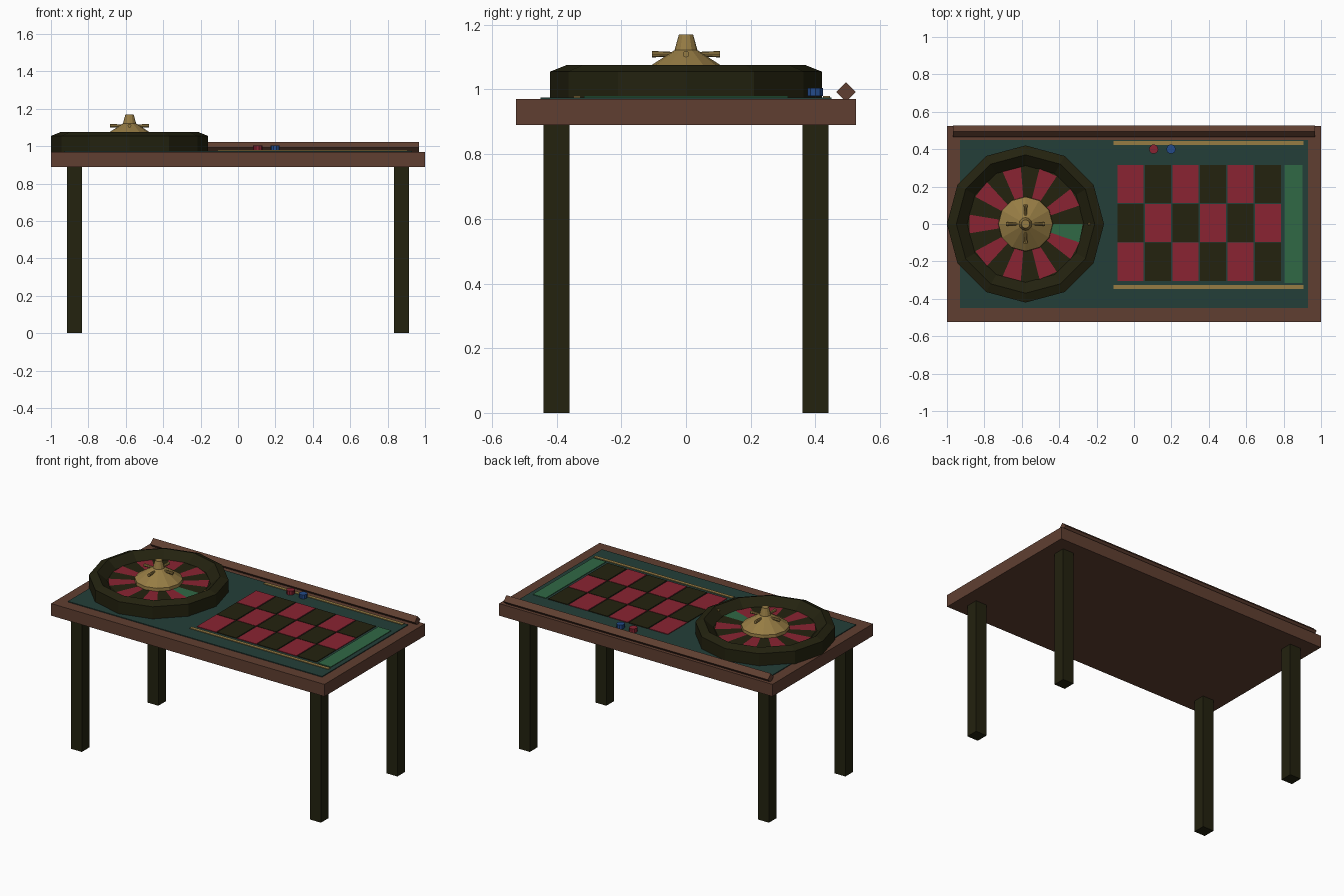
import bpy, bmesh
from math import cos, sin, pi, radians
from mathutils import Matrix, Vector

if "Cube" in bpy.data.objects:
    bpy.data.objects.remove(bpy.data.objects["Cube"], do_unlink=True)


def material(name, rgb):
    col = [((c / 255 + 0.055) / 1.055) ** 2.4 for c in rgb] + [1]
    m = bpy.data.materials.new(name)
    m.use_nodes = True
    m.diffuse_color = col
    m.node_tree.nodes["Principled BSDF"].inputs["Base Color"].default_value = col
    return m


wood = material("brown wood", (96, 63, 49))
black = material("dark olive black", (35, 34, 15))
felt = material("dark teal felt", (36, 62, 56))
red = material("crimson", (138, 36, 50))
green = material("green", (48, 104, 69))
gold = material("brass", (150, 124, 68))
blue = material("blue", (36, 75, 138))


def finish(name, bm, *mats):
    bmesh.ops.recalc_face_normals(bm, faces=bm.faces)
    me = bpy.data.meshes.new(name)
    bm.to_mesh(me)
    bm.free()
    for m in mats:
        me.materials.append(m)
    ob = bpy.data.objects.new(name, me)
    bpy.context.collection.objects.link(ob)
    return ob


def box(name, x, y, z, mat):
    """Box from (min, max) ranges on each axis."""
    bm = bmesh.new()
    size = [b - a for a, b in (x, y, z)]
    mid = [(a + b) / 2 for a, b in (x, y, z)]
    bmesh.ops.create_cube(bm, size=1, matrix=Matrix.Translation(mid) @ Matrix.Diagonal((*size, 1)))
    return finish(name, bm, mat)


def lathe(name, profile, sides, mat, centre):
    """Spin a closed (radius, z) profile about a vertical axis."""
    bm = bmesh.new()
    rings = [[bm.verts.new((centre[0] + r * cos(2 * pi * i / sides),
                            centre[1] + r * sin(2 * pi * i / sides), z))
              for i in range(sides)] for r, z in profile]
    for a, b in zip(rings, rings[1:]):
        for i in range(sides):
            j = (i + 1) % sides
            bm.faces.new((a[i], a[j], b[j], b[i]))
    bm.faces.new(rings[0])
    bm.faces.new(rings[-1])
    return finish(name, bm, mat)


# Table
box("table_top", (-1, 1), (-0.525, 0.525), (0.89, 0.97), wood)
for sx, side in ((-1, "right"), (1, "left")):
    for sy, end in ((-1, "front"), (1, "back")):
        xs = sorted((sx * 0.835, sx * 0.915))
        ys = sorted((sy * 0.36, sy * 0.44))
        box(f"{end}_{side}_leg", xs, ys, (0, 0.89), black)
box("felt", (-0.93, 0.93), (-0.45, 0.45), (0.97, 0.975), felt)

# Square rail turned on its edge
bm = bmesh.new()
bmesh.ops.create_cube(bm, size=1, matrix=Matrix.Translation((0, 0.495, 0.992))
                      @ Matrix.Rotation(radians(45), 4, "X") @ Matrix.Diagonal((1.935, 0.043, 0.043, 1)))
finish("back_rail", bm, wood)

# Betting layout
for col in range(6):
    for row in range(3):
        x, y = -0.088 + 0.147 * col, 0.112 - 0.208 * row
        box(f"bet_square_{col}_{row}", (x, x + 0.14), (y, y + 0.204), (0.975, 0.979),
            black if (col + row) % 2 else red)
box("zero_strip", (0.805, 0.9), (-0.315, 0.316), (0.975, 0.979), green)
for y, end in ((-0.337, "front"), (0.434, "back")):
    box(f"{end}_line", (-0.11, 0.905), (y - 0.011, y + 0.011), (0.975, 0.979), gold)

# Chips
for x, m, n in ((0.105, red, "red_chip"), (0.198, blue, "blue_chip")):
    lathe(n, [(0.025, 0.979), (0.025, 1.005)], 10, m, (x, 0.4))

# Wheel bowl
hub = (-0.58, 0)
lathe("wheel_bowl", [(0.42, 0.97), (0.42, 1.055), (0.37, 1.075), (0.312, 1.025)], 12, black, hub)

# Pocket ring, alternating colours with one green pocket
POCKETS = 19
bm = bmesh.new()
for i in range(POCKETS):
    a, b = 2 * pi * i / POCKETS, 2 * pi * (i + 1) / POCKETS
    f = bm.faces.new([bm.verts.new((hub[0] + r * cos(t), r * sin(t), 1.03))
                      for r, t in ((0.13, a), (0.305, a), (0.305, b), (0.13, b))])
    f.material_index = 2 if i == POCKETS - 1 else i % 2
finish("pockets", bm, black, red, green)

# Brass spindle with four arms
lathe("spindle", [(0.147, 1.028), (0.145, 1.05), (0.035, 1.122), (0.033, 1.13), (0.022, 1.17)],
      12, gold, hub)
for i in range(4):
    t = i * pi / 2
    bm = bmesh.new()
    out = Vector((cos(t), sin(t), 0))
    bmesh.ops.create_cone(bm, cap_ends=True, segments=8, radius1=0.006, radius2=0.01, depth=0.09,
                          matrix=Matrix.Translation(Vector((*hub, 1.109)) + out * 0.06)
                          @ out.to_track_quat("Z", "Y").to_matrix().to_4x4())
    finish(f"spindle_arm_{i + 1}", bm, gold)

# Ball resting on the bowl slope
bm = bmesh.new()
bmesh.ops.create_icosphere(bm, subdivisions=1, radius=0.009,
                           matrix=Matrix.Translation((-0.24, 0, 1.057)))
finish("ball", bm, gold)
